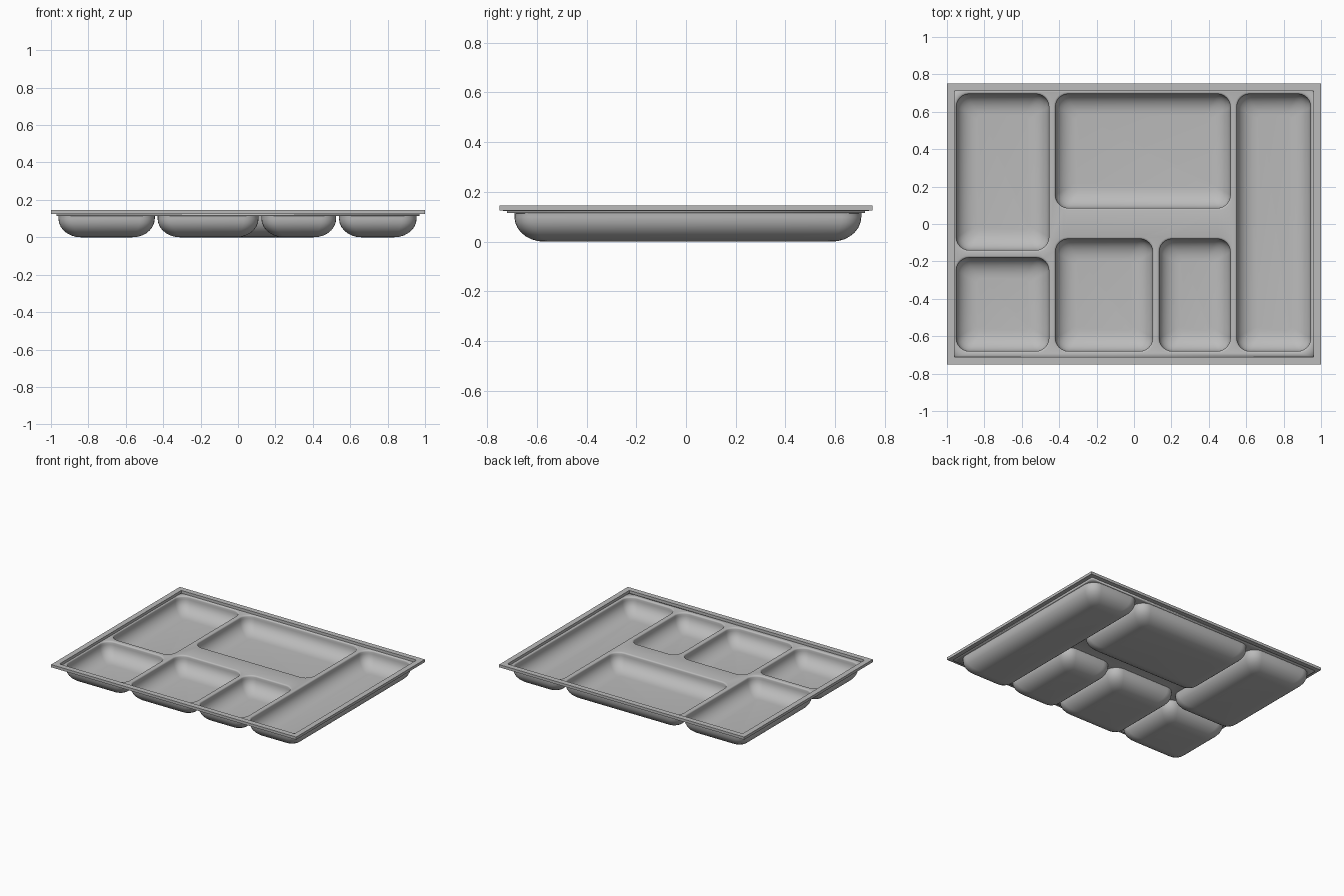
import bpy, bmesh, math

cube = bpy.data.objects.get("Cube")
if cube:
    bpy.data.objects.remove(cube, do_unlink=True)

grey = bpy.data.materials.new("tray_grey")
grey.use_nodes = True
COLOUR = (0.5, 0.5, 0.5, 1)
grey.diffuse_color = COLOUR
grey.node_tree.nodes["Principled BSDF"].inputs["Base Color"].default_value = COLOUR

DECK, FLOOR, WALL = 0.125, 0.01, 0.01
LIP, CORNER = 0.01, 0.07
FILLET_W, FILLET_H = 0.11, 0.09

# Compartment openings: x min, x max, y min, y max
COMPARTMENTS = [
    (-0.95, -0.455, -0.14, 0.695),
    (-0.95, -0.455, -0.68, -0.18),
    (-0.42, 0.515, 0.085, 0.695),
    (-0.42, 0.10, -0.68, -0.08),
    (0.135, 0.515, -0.68, -0.08),
    (0.55, 0.945, -0.68, 0.695),
]


def finish(name, bm):
    mesh = bpy.data.meshes.new(name)
    bm.to_mesh(mesh)
    bm.free()
    mesh.materials.append(grey)
    obj = bpy.data.objects.new(name, mesh)
    bpy.context.collection.objects.link(obj)
    return obj


def rounded_ring(bm, box, inset, z, steps=6):
    """Rounded rectangle of vertices, shrunk by inset."""
    x0, x1, y0, y1 = box
    r = max(CORNER - inset * 0.4, 0.02)
    x0, x1, y0, y1 = x0 + inset + r, x1 - inset - r, y0 + inset + r, y1 - inset - r
    ring = []
    for quarter, (cx, cy) in enumerate([(x1, y1), (x0, y1), (x0, y0), (x1, y0)]):
        for i in range(steps + 1):
            a = (quarter + i / steps) * math.pi / 2
            ring.append(bm.verts.new((cx + r * math.cos(a), cy + r * math.sin(a), z)))
    return ring


def rect_ring(bm, x, y, z):
    return [bm.verts.new((sx * x, sy * y, z)) for sx, sy in [(1, 1), (-1, 1), (-1, -1), (1, -1)]]


def bridge(bm, a, b):
    n = len(a)
    for i in range(n):
        bm.faces.new((a[i], a[(i + 1) % n], b[(i + 1) % n], b[i]))


def loop_edges(bm, ring):
    return [bm.edges.get((v, ring[i - 1])) or bm.edges.new((v, ring[i - 1]))
            for i, v in enumerate(ring)]


# Side profile of a compartment: softened lip, straight wall, rounded foot
profile = []
for i in range(4):
    a = i / 3 * math.pi / 2
    profile.append((-LIP * (1 - math.sin(a)), DECK - LIP * (1 - math.cos(a))))
for i in range(8):
    a = i / 7 * math.pi / 2
    profile.append((FILLET_W * (1 - math.cos(a)), FLOOR + FILLET_H * (1 - math.sin(a))))

# Moulded sheet: deck with sunken compartments
bm = bmesh.new()
edges = loop_edges(bm, rect_ring(bm, 0.97, 0.72, DECK))
for box in COMPARTMENTS:
    rings = [rounded_ring(bm, box, d, z) for d, z in profile]
    for upper, lower in zip(rings, rings[1:]):
        bridge(bm, upper, lower)
    bm.faces.new(rings[-1])
    edges += loop_edges(bm, rings[0])
bmesh.ops.triangle_fill(bm, edges=edges, use_beauty=True, normal=(0, 0, 1))
for f in bm.faces:
    f.normal_update()
    if f.normal.z < 0:
        f.normal_flip()
bmesh.ops.recalc_face_normals(bm, faces=bm.faces[:])
if sum(f.normal.z * f.calc_area() for f in bm.faces) < 0:
    bmesh.ops.reverse_faces(bm, faces=bm.faces[:])
sheet = finish("compartment_sheet", bm)

bpy.ops.object.select_all(action="DESELECT")
sheet.select_set(True)
bpy.context.view_layer.objects.active = sheet
bpy.ops.object.shade_smooth_by_angle(angle=math.radians(40))
shell = sheet.modifiers.new("wall_thickness", "SOLIDIFY")
shell.thickness = WALL
shell.offset = -1
shell.use_even_offset = True

# Raised flat rim around the deck
bm = bmesh.new()
rings = [rect_ring(bm, x, y, z) for x, y, z in
         [(1, 0.75, DECK), (1, 0.75, 0.145), (0.96, 0.71, 0.145), (0.96, 0.71, DECK - 0.002)]]
for i, ring in enumerate(rings):
    bridge(bm, ring, rings[(i + 1) % 4])
bmesh.ops.recalc_face_normals(bm, faces=bm.faces[:])
finish("outer_rim", bm)
